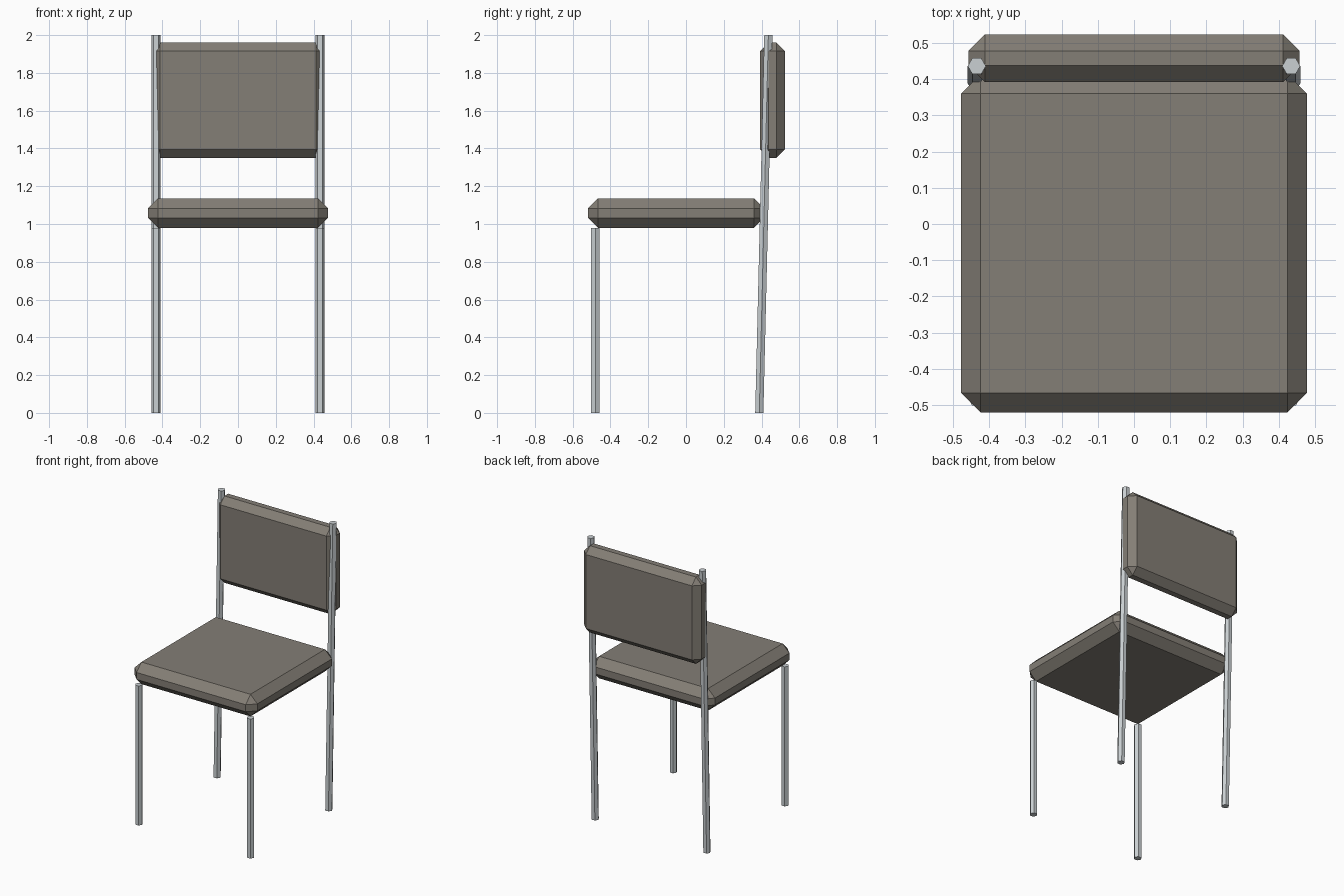
import bpy
import bmesh
from math import sin, cos, radians

cube = bpy.data.objects.get("Cube")
if cube:
    bpy.data.objects.remove(cube, do_unlink=True)


def make_material(name, color, metallic, roughness):
    mat = bpy.data.materials.new(name)
    mat.use_nodes = True
    mat.diffuse_color = color
    shader = next(n for n in mat.node_tree.nodes if n.type == 'BSDF_PRINCIPLED')
    shader.inputs["Base Color"].default_value = color
    shader.inputs["Metallic"].default_value = metallic
    shader.inputs["Roughness"].default_value = roughness
    return mat


fabric = make_material("taupe fabric", (0.23, 0.21, 0.18, 1), 0, 0.8)
metal = make_material("pale steel", (0.59, 0.63, 0.65, 1), 0, 0.4)


def finish(name, bm, mat):
    bmesh.ops.recalc_face_normals(bm, faces=bm.faces)
    mesh = bpy.data.meshes.new(name)
    bm.to_mesh(mesh)
    bm.free()
    mesh.materials.append(mat)
    obj = bpy.data.objects.new(name, mesh)
    bpy.context.collection.objects.link(obj)
    return obj


def cushion(name, low, high, chamfer):
    """Box between two corners with every edge chamfered flat."""
    bm = bmesh.new()
    bmesh.ops.create_cube(bm, size=1)
    for v in bm.verts:
        for i in range(3):
            v.co[i] = high[i] if v.co[i] > 0 else low[i]
    obj = finish(name, bm, fabric)
    bevel = obj.modifiers.new("chamfer", 'BEVEL')
    bevel.width = chamfer
    bevel.segments = 1
    return obj


def tube(name, x, y_bottom, y_top, height, radius=0.025):
    """Six-sided tube with level ends, leaning from y_bottom to y_top."""
    bm = bmesh.new()
    rings = []
    for y, z in ((y_bottom, 0), (y_top, height)):
        angles = [radians(60 * i) for i in range(6)]
        rings.append([bm.verts.new((x + radius * cos(a), y + radius * sin(a), z))
                      for a in angles])
    for ring in rings:
        bm.faces.new(ring)
    low, high = rings
    for i in range(6):
        j = (i + 1) % 6
        bm.faces.new((low[i], low[j], high[j], high[i]))
    return finish(name, bm, metal)


# Padded seat and backrest
cushion("seat", (-0.477, -0.52, 0.98), (0.477, 0.413, 1.135), 0.053)
cushion("backrest", (-0.457, 0.392, 1.35), (0.457, 0.523, 1.96), 0.045)

# Short front legs and tall leaning back posts
for side, x in (("left", 0.434), ("right", -0.434)):
    tube("front_leg_" + side, x, -0.48, -0.48, 0.98)
    tube("back_post_" + side, x, 0.388, 0.436, 2.0)
